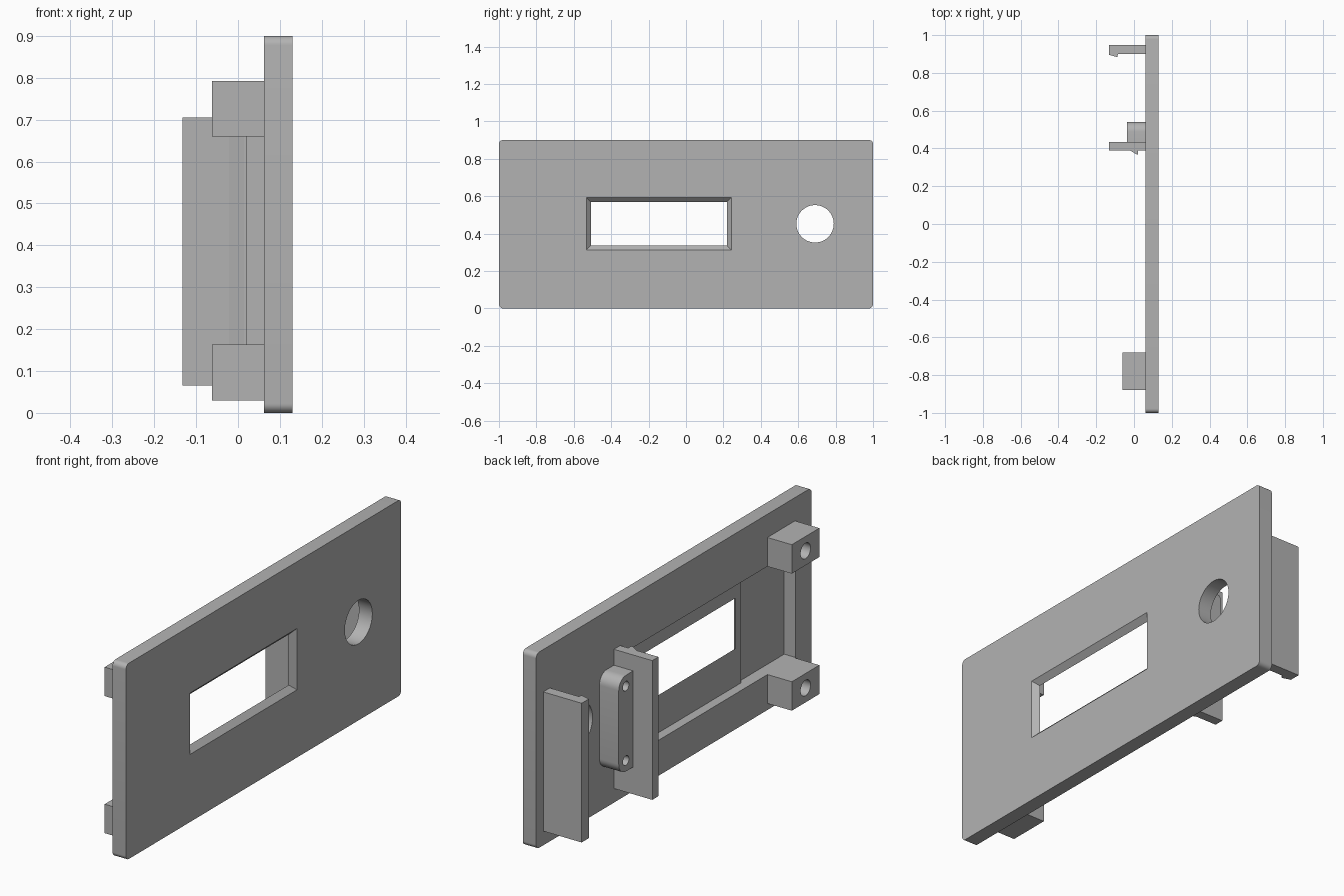
import bpy
import math

cube = bpy.data.objects.get("Cube")
if cube:
    bpy.data.objects.remove(cube, do_unlink=True)

grey = bpy.data.materials.new("plain grey")
grey.use_nodes = True
COLOUR = (0.45, 0.45, 0.45, 1)
grey.diffuse_color = COLOUR
grey.node_tree.nodes["Principled BSDF"].inputs["Base Color"].default_value = COLOUR


def loft(name, bottom, top):
    """Closed solid between two matching rings of points."""
    n = len(bottom)
    faces = [list(range(n))[::-1], list(range(n, 2 * n))]
    faces += [(i, (i + 1) % n, n + (i + 1) % n, n + i) for i in range(n)]
    mesh = bpy.data.meshes.new(name)
    mesh.from_pydata(bottom + top, [], faces)
    mesh.materials.append(grey)
    obj = bpy.data.objects.new(name, mesh)
    bpy.context.collection.objects.link(obj)
    return obj


def along_x(name, outline, x0, x1):
    """Extrude a (y, z) outline along x."""
    return loft(name, [(x0, y, z) for y, z in outline], [(x1, y, z) for y, z in outline])


def along_z(name, outline, z0, z1):
    """Extrude an (x, y) outline along z."""
    return loft(name, [(x, y, z0) for x, y in outline], [(x, y, z1) for x, y in outline])


def rect(y0, y1, z0, z1):
    return [(y0, z0), (y1, z0), (y1, z1), (y0, z1)]


def rounded(y0, y1, z0, z1, radii, steps=8):
    """Rectangle with one radius per corner, counter-clockwise from (y0, z0)."""
    pts = []
    signs = [(1, 1), (-1, 1), (-1, -1), (1, -1)]
    for k, ((y, z), (sy, sz), r) in enumerate(zip(rect(y0, y1, z0, z1), signs, radii)):
        if r == 0:
            pts.append((y, z))
            continue
        for i in range(steps + 1):
            a = math.pi + (k + i / steps) * math.pi / 2
            pts.append((y + sy * r + r * math.cos(a), z + sz * r + r * math.sin(a)))
    return pts


def circle(y, z, r, n=48):
    return [(y + r * math.cos(2 * math.pi * i / n), z + r * math.sin(2 * math.pi * i / n))
            for i in range(n)]


def cut(obj, cutter):
    mod = obj.modifiers.new("cut", "BOOLEAN")
    mod.operation = "DIFFERENCE"
    mod.solver = "EXACT"
    mod.object = cutter
    bpy.context.view_layer.objects.active = obj
    bpy.ops.object.modifier_apply(modifier=mod.name)
    bpy.data.objects.remove(cutter, do_unlink=True)


def smooth(obj):
    bpy.ops.object.select_all(action="DESELECT")
    obj.select_set(True)
    bpy.context.view_layer.objects.active = obj
    bpy.ops.object.shade_smooth_by_angle(angle=math.radians(30))


BACK, FACE = 0.062, 0.13       # panel rear and front planes
LOW, HIGH = 0.163, 0.66        # rear pocket height range
SHALLOW, DEEP = 0.105, 0.12    # pocket floors

# Panel with rear pocket, bevelled window and round hole
panel = along_x("panel", rounded(-1, 1, 0, 0.9, [0.022] * 4), BACK, FACE)
cut(panel, along_x("pocket_cutter", rect(-0.885, 0.39, LOW, HIGH), 0, SHALLOW))
cut(panel, along_x("deep_pocket_cutter", rect(-0.885, -0.55, LOW, HIGH), 0, DEEP))


def window_ring(x):
    g = x - FACE
    return [(x, y, z) for y, z in rect(-0.533 - g, 0.243 + g, 0.311 - g, 0.593 + g)]


cut(panel, loft("window_cutter", window_ring(0.1), window_ring(0.14)))
cut(panel, along_x("hole_cutter", circle(0.69, 0.452, 0.1), 0, 0.2))
smooth(panel)

# Two screw posts
for name, z in (("lower_post", 0.03), ("upper_post", HIGH)):
    post = along_x(name, rect(-0.88, -0.68, z, z + 0.133), -0.062, BACK)
    cut(post, along_x("screw_cutter", circle(-0.78, z + 0.0665, 0.036, 32), -0.1, 0.055))
    smooth(post)

# Clip plates, each with a small catch ridge
along_z("inner_clip", [(-0.133, 0.39), (-0.022, 0.39), (0.014, 0.368), (0.021, 0.368),
                       (0.021, 0.39), (BACK, 0.39), (BACK, 0.435), (-0.133, 0.435)],
        0.065, 0.705)
along_z("outer_clip", [(-0.133, 0.896), (-0.095, 0.885), (-0.088, 0.885), (-0.085, 0.9),
                       (BACK, 0.9), (BACK, 0.948), (-0.133, 0.948)],
        0.065, 0.705)

# Mounting block with two screw holes
block = along_x("mounting_block", rounded(0.435, 0.54, 0.19, 0.632, [0, 0.052, 0.052, 0]),
                -0.036, BACK)
for z in (0.24, 0.582):
    cut(block, along_x("screw_cutter", circle(0.488, z, 0.022, 24), -0.1, 0.055))
smooth(block)
